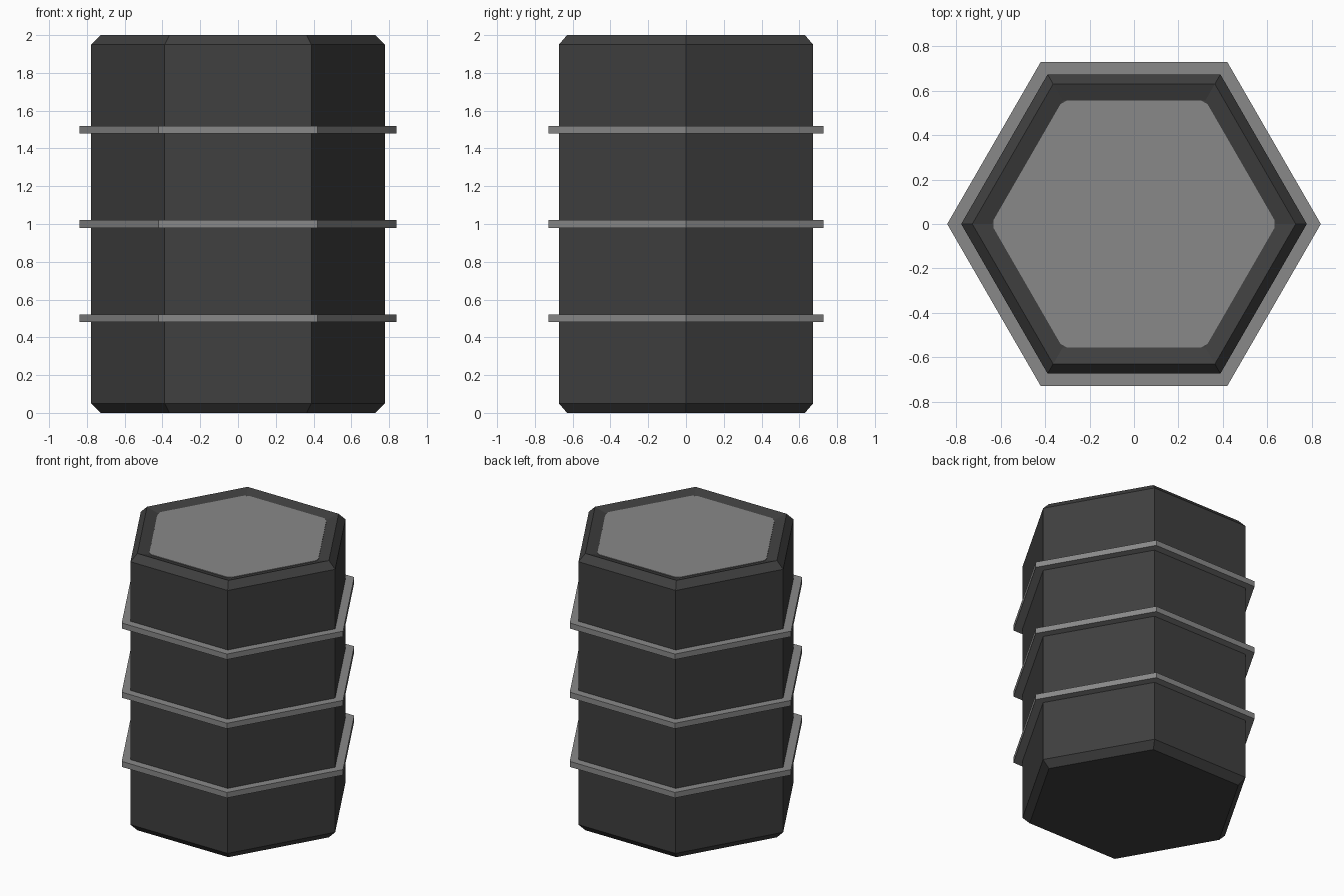
import bpy, bmesh, math

if "Cube" in bpy.data.objects:
    bpy.data.objects.remove(bpy.data.objects["Cube"])


def material(name, v):
    m = bpy.data.materials.new(name)
    m.diffuse_color = (v, v, v, 1)
    m.use_nodes = True
    m.node_tree.nodes["Principled BSDF"].inputs["Base Color"].default_value = m.diffuse_color
    return m


dark = material("dark grey", 0.05)
light = material("light grey", 0.25)


def hex_stack(name, profile, mat, cut=0.0):
    """Stack hexagon rings from (corner radius, z) pairs; cut trims the corners."""
    bm = bmesh.new()
    rings = []
    for r, z in profile:
        ring = []
        pts = [(r * math.cos(math.radians(60 * i)), r * math.sin(math.radians(60 * i))) for i in range(6)]
        for i, p in enumerate(pts):
            if cut:
                for q in (pts[i - 1], pts[(i + 1) % 6]):
                    ring.append(bm.verts.new((p[0] + (q[0] - p[0]) * cut / r,
                                              p[1] + (q[1] - p[1]) * cut / r, z)))
            else:
                ring.append(bm.verts.new((p[0], p[1], z)))
        rings.append(ring)
    n = len(rings[0])
    for a, b in zip(rings, rings[1:]):
        for i in range(n):
            j = (i + 1) % n
            bm.faces.new((a[i], a[j], b[j], b[i]))
    bm.faces.new(rings[0][::-1])
    bm.faces.new(rings[-1])
    bm.normal_update()
    me = bpy.data.meshes.new(name)
    bm.to_mesh(me)
    bm.free()
    me.materials.append(mat)
    ob = bpy.data.objects.new(name, me)
    bpy.context.collection.objects.link(ob)
    return ob


# Barrel body with chamfered ends and a shallow dished top
hex_stack("barrel_body", [(0.727, 0), (0.777, 0.05), (0.777, 1.95), (0.727, 2.0), (0.64, 1.975)], dark)

# Lid panel with trimmed corners
hex_stack("lid_panel", [(0.642, 1.965), (0.642, 1.98)], light, cut=0.02)

# Three hoops around the body
for k in range(3):
    z = 0.5 * (k + 1)
    hex_stack("hoop_%d" % (k + 1), [(0.84, z - 0.02), (0.84, z + 0.02)], light)
